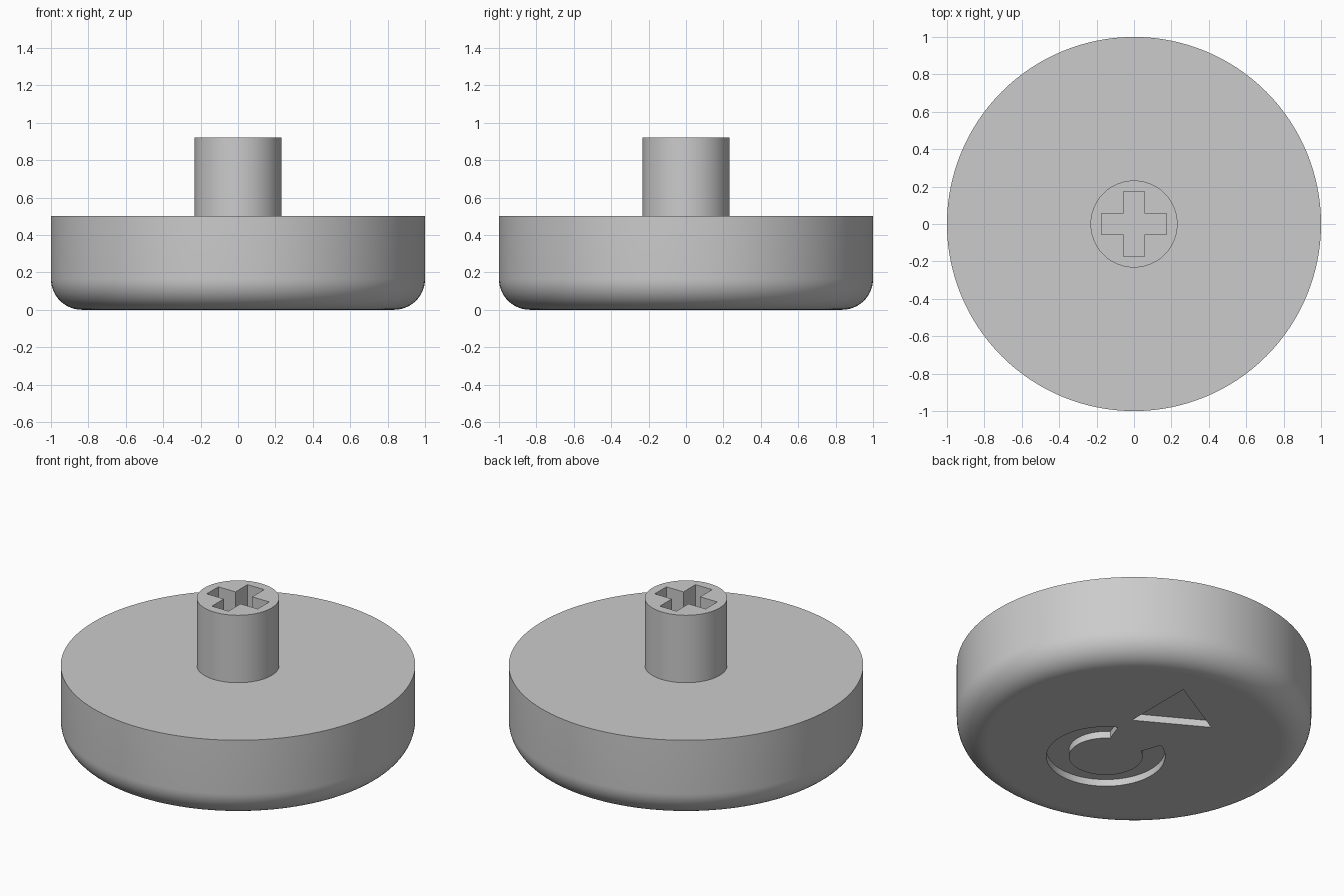
import bpy
import bmesh
from math import sin, cos, pi, radians

cube = bpy.data.objects.get("Cube")
if cube:
    bpy.data.objects.remove(cube, do_unlink=True)

GREY = (0.6, 0.6, 0.6, 1.0)
grey = bpy.data.materials.new("plain grey")
grey.use_nodes = True
grey.diffuse_color = GREY
grey.node_tree.nodes["Principled BSDF"].inputs["Base Color"].default_value = GREY

SIDES = 128


def make_object(name, bm):
    bmesh.ops.recalc_face_normals(bm, faces=bm.faces)
    mesh = bpy.data.meshes.new(name)
    bm.to_mesh(mesh)
    bm.free()
    obj = bpy.data.objects.new(name, mesh)
    bpy.context.collection.objects.link(obj)
    return obj


def lathe(name, profile):
    """Turn a (radius, height) profile around z and cap both ends."""
    bm = bmesh.new()
    rings = [[bm.verts.new((r * cos(2 * pi * i / SIDES), r * sin(2 * pi * i / SIDES), z))
              for i in range(SIDES)] for r, z in profile]
    for low, high in zip(rings, rings[1:]):
        for i in range(SIDES):
            j = (i + 1) % SIDES
            bm.faces.new((low[i], low[j], high[j], high[i]))
    bm.faces.new(rings[0])
    bm.faces.new(rings[-1])
    return make_object(name, bm)


def prism(name, outline, bottom, top):
    """Extrude a flat outline between two heights."""
    bm = bmesh.new()
    face = bm.faces.new([bm.verts.new((x, y, bottom)) for x, y in outline])
    result = bmesh.ops.extrude_face_region(bm, geom=[face])
    verts = [v for v in result["geom"] if isinstance(v, bmesh.types.BMVert)]
    bmesh.ops.translate(bm, verts=verts, vec=(0, 0, top - bottom))
    return make_object(name, bm)


def activate(obj):
    bpy.ops.object.select_all(action='DESELECT')
    obj.select_set(True)
    bpy.context.view_layer.objects.active = obj


def carve(obj, cutter):
    mod = obj.modifiers.new("recess", 'BOOLEAN')
    mod.operation = 'DIFFERENCE'
    mod.solver = 'EXACT'
    mod.object = cutter
    activate(obj)
    bpy.ops.object.modifier_apply(modifier=mod.name)
    bpy.data.objects.remove(cutter, do_unlink=True)


def finish(obj):
    obj.data.materials.clear()
    obj.data.materials.append(grey)
    activate(obj)
    bpy.ops.object.shade_smooth_by_angle(angle=radians(30))
    # Level faces stay truly flat
    for face in obj.data.polygons:
        if abs(face.normal.z) > 0.999:
            face.use_smooth = False


# Round body with a filleted lower edge
FILLET, STEPS = 0.165, 14
profile = []
for i in range(STEPS + 1):
    a = pi / 2 * i / STEPS
    profile.append((1 - FILLET + FILLET * sin(a), FILLET - FILLET * cos(a)))
profile.append((1.0, 0.5))
body = lathe("round_body", profile)

# Shallow recesses in the underside: a triangle and an open ring
DEPTH = 0.043
triangle = [(0.17, 0.635), (-0.225, 0.41), (0.17, 0.185)]
carve(body, prism("triangle_cutter", triangle, -0.1, DEPTH))


def arc(radius, gap, count=56):
    """Arc around the ring centre, open towards +y by the half angle gap."""
    angles = [radians(90 + gap + (360 - 2 * gap) * i / count) for i in range(count + 1)]
    return [(0.02 + radius * cos(a), -0.224 + radius * sin(a)) for a in angles]


ring = arc(0.335, 28) + arc(0.208, 33)[::-1]
carve(body, prism("ring_cutter", ring, -0.1, DEPTH))
finish(body)

# Stem with a cross-shaped socket
stem = lathe("stem", [(0.2325, 0.5), (0.2325, 0.92)])
L, W = 0.175, 0.057
cross = []
for c, s in ((1, 0), (0, 1), (-1, 0), (0, -1)):
    for x, y in ((L, -W), (L, W), (W, W)):
        cross.append((x * c - y * s, x * s + y * c))
carve(stem, prism("cross_cutter", cross, 0.58, 1.0))
finish(stem)
